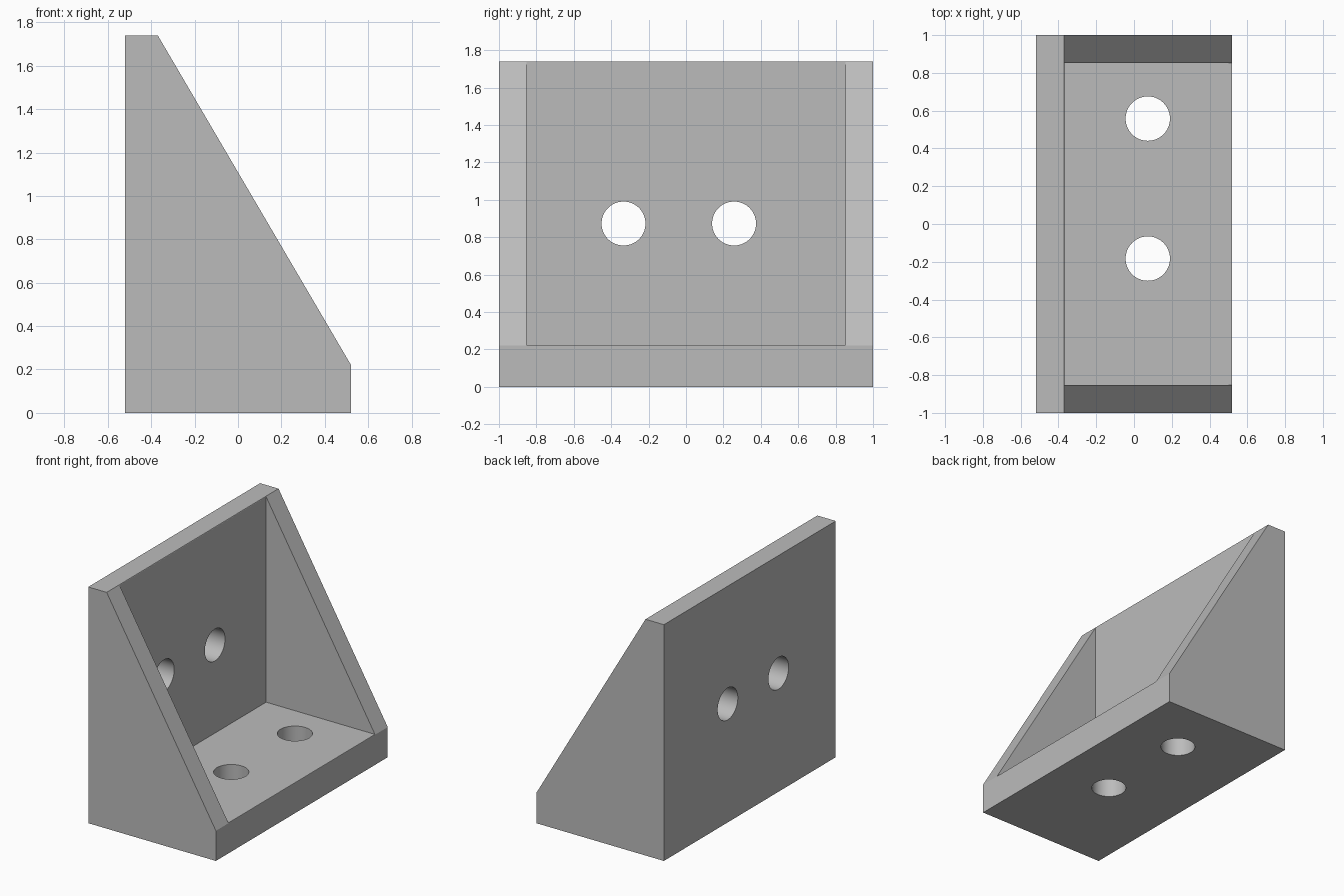
import bpy, bmesh, math
from mathutils import Matrix

if "Cube" in bpy.data.objects:
    bpy.data.objects.remove(bpy.data.objects["Cube"], do_unlink=True)

HALF_X, HALF_Y, HEIGHT = 0.52, 1.0, 1.74
WALL_X, FLOOR_Z, RIB = -0.37, 0.222, 0.147   # inner wall face, floor level, rib thickness
HOLE_R = 0.1175

grey = bpy.data.materials.new("Grey")
grey.use_nodes = True
colour = (0.5, 0.5, 0.5, 1)
grey.diffuse_color = colour
grey.node_tree.nodes["Principled BSDF"].inputs["Base Color"].default_value = colour


def add_object(name, bm):
    bmesh.ops.recalc_face_normals(bm, faces=bm.faces)
    mesh = bpy.data.meshes.new(name)
    bm.to_mesh(mesh)
    bm.free()
    mesh.materials.append(grey)
    obj = bpy.data.objects.new(name, mesh)
    bpy.context.collection.objects.link(obj)
    return obj


def prism(name, profile, half_width):
    """Extrude an x-z profile along y."""
    bm = bmesh.new()
    face = bm.faces.new([bm.verts.new((x, -half_width, z)) for x, z in profile])
    out = bmesh.ops.extrude_face_region(bm, geom=[face])
    verts = [v for v in out["geom"] if isinstance(v, bmesh.types.BMVert)]
    bmesh.ops.translate(bm, verts=verts, vec=(0, 2 * half_width, 0))
    return add_object(name, bm)


def drill(name, centre, axis):
    """Cylinder cutter for a bolt hole along x or z."""
    bm = bmesh.new()
    turn = Matrix.Rotation(math.pi / 2, 4, 'Y') if axis == 'X' else Matrix()
    bmesh.ops.create_cone(bm, cap_ends=True, segments=64, radius1=HOLE_R, radius2=HOLE_R,
                          depth=0.6, matrix=Matrix.Translation(centre) @ turn)
    return add_object(name, bm)


# Solid outer wedge
bracket = prism("corner_bracket", [(-HALF_X, 0), (HALF_X, 0), (HALF_X, FLOOR_Z),
                                   (WALL_X, HEIGHT), (-HALF_X, HEIGHT)], HALF_Y)

# Pocket between the ribs, then the wall and floor bolt holes
inner_x, inner_z = WALL_X + 0.002, FLOOR_Z + 0.002
cutters = [prism("pocket_cutter", [(inner_x, inner_z), (1, inner_z), (1, 2), (inner_x, 2)],
                 HALF_Y - RIB)]
cutters += [drill("wall_hole_cutter", (-0.45, y, 0.873), 'X') for y in (-0.334, 0.257)]
cutters += [drill("floor_hole_cutter", (0.073, y, 0.1), 'Z') for y in (-0.183, 0.558)]

bpy.ops.object.select_all(action='DESELECT')
bpy.context.view_layer.objects.active = bracket
bracket.select_set(True)
for cutter in cutters:
    cutter.hide_render = True
    mod = bracket.modifiers.new(cutter.name, 'BOOLEAN')
    mod.operation, mod.solver, mod.object = 'DIFFERENCE', 'EXACT', cutter
    bpy.ops.object.modifier_apply(modifier=mod.name)
    bpy.data.objects.remove(cutter, do_unlink=True)

bpy.ops.object.shade_smooth_by_angle(angle=math.radians(30))
